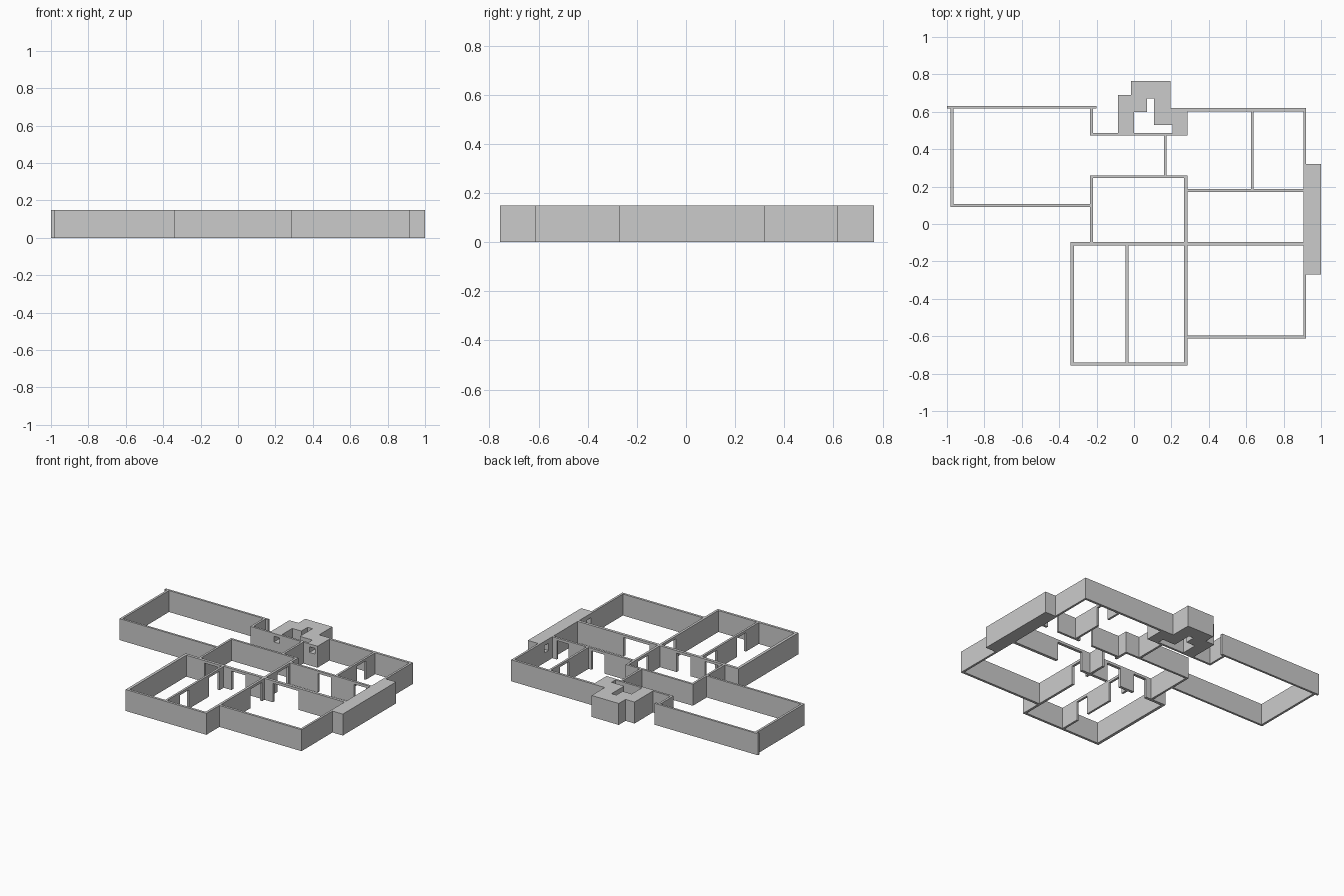
import bpy, bmesh

if "Cube" in bpy.data.objects:
    bpy.data.objects.remove(bpy.data.objects["Cube"])

H = 0.15      # wall height
DOOR = 0.132  # door height, leaving a thin lintel


def add_box(bm, x0, y0, z0, x1, y1, z1):
    v = bmesh.ops.create_cube(bm, size=1)["verts"]
    bmesh.ops.scale(bm, vec=(x1 - x0, y1 - y0, z1 - z0), verts=v)
    bmesh.ops.translate(bm, vec=((x0 + x1) / 2, (y0 + y1) / 2, (z0 + z1) / 2), verts=v)


def finish(bm, name):
    bmesh.ops.recalc_face_normals(bm, faces=bm.faces)
    me = bpy.data.meshes.new(name)
    bm.to_mesh(me)
    bm.free()
    ob = bpy.data.objects.new(name, me)
    bpy.context.scene.collection.objects.link(ob)
    return ob


def wall(name, x0, y0, x1, y1, doors=()):
    """Wall along its longer side, interrupted by door openings (start, end)."""
    bm = bmesh.new()
    along_x = x1 - x0 > y1 - y0
    start, end = (x0, x1) if along_x else (y0, y1)

    def part(a, b, z0):
        if along_x:
            add_box(bm, a, y0, z0, b, y1, H)
        else:
            add_box(bm, x0, a, z0, x1, b, H)
    for a, b in doors:
        part(start, a, 0)
        part(a, b, DOOR)
        start = b
    part(start, end, 0)
    return finish(bm, name)


def prism(name, pts):
    bm = bmesh.new()
    f = bm.faces.new([bm.verts.new((x, y, 0)) for x, y in pts])
    r = bmesh.ops.extrude_face_region(bm, geom=[f])
    bmesh.ops.translate(bm, vec=(0, 0, H), verts=[g for g in r["geom"] if isinstance(g, bmesh.types.BMVert)])
    return finish(bm, name)


def niche(target, name, *dims):
    """Small square opening cut into a thick block."""
    bm = bmesh.new()
    add_box(bm, *dims)
    cutter = finish(bm, name)
    cutter.hide_render = True
    cutter.hide_viewport = True
    m = target.modifiers.new(name, 'BOOLEAN')
    m.operation = 'DIFFERENCE'
    m.solver = 'EXACT'
    m.object = cutter


# West room
wall("west_room_back", -1.0, 0.617, -0.2, 0.632)
wall("west_room_left", -0.982, 0.092, -0.966, 0.617)
wall("west_room_front", -0.966, 0.092, -0.22, 0.107)
wall("west_room_right", -0.235, 0.487, -0.22, 0.617)

# Corridor and hall
wall("corridor_back", -0.235, 0.472, -0.085, 0.487)
wall("corridor_right", 0.16, 0.26, 0.175, 0.472)
wall("hall_back", -0.235, 0.245, 0.285, 0.26)
wall("hall_left", -0.235, -0.095, -0.22, 0.245)
wall("hall_right", 0.268, -0.095, 0.285, 0.245, [(0.03, 0.15)])

# Long wall across the middle
wall("middle_wall", -0.34, -0.115, 0.905, -0.095, [(-0.18, -0.08), (0.03, 0.14), (0.35, 0.55)])

# Front rooms
wall("front_left_wall", -0.34, -0.74, -0.32, -0.115)
wall("front_wall", -0.34, -0.757, 0.285, -0.74)
wall("front_partition", -0.045, -0.74, -0.03, -0.115, [(-0.6, -0.5), (-0.28, -0.16)])
wall("front_room_right", 0.268, -0.74, 0.285, -0.115, [(-0.27, -0.14)])
wall("front_east_wall", 0.285, -0.612, 0.92, -0.595)

# East rooms
wall("east_wall_front", 0.905, -0.595, 0.92, -0.27)
wall("east_wall_back", 0.905, 0.32, 0.92, 0.602)
wall("east_cross_wall", 0.285, 0.17, 0.905, 0.186, [(0.5, 0.6), (0.78, 0.87)])
wall("east_partition", 0.625, 0.186, 0.64, 0.602, [(0.4, 0.5)])
wall("east_back_wall", 0.285, 0.602, 0.92, 0.619)

# Thick block on the east side with two small niches
east = wall("east_block", 0.905, -0.27, 1.0, 0.32)
for i, y in enumerate((-0.22, 0.25)):
    niche(east, f"east_niche_{i}", 0.88, y - 0.022, 0.07, 0.955, y + 0.022, 0.12)

# Stepped block behind the corridor, with an open inner shaft
block = prism("stepped_block", [
    (-0.085, 0.472), (0.285, 0.472), (0.285, 0.619), (0.195, 0.619), (0.195, 0.765),
    (-0.015, 0.765), (-0.015, 0.69), (-0.085, 0.69)])
bm = bmesh.new()
bm.free()
shaft = prism("shaft_cutter", [
    (0.0, 0.487), (0.205, 0.487), (0.205, 0.53), (0.107, 0.53), (0.107, 0.67),
    (0.07, 0.67), (0.07, 0.6), (0.0, 0.6)])
shaft.scale.z = 3
shaft.location.z = -H
shaft.hide_render = shaft.hide_viewport = True
m = block.modifiers.new("shaft", 'BOOLEAN')
m.operation = 'DIFFERENCE'
m.solver = 'EXACT'
m.object = shaft
for i, x in enumerate((-0.03, 0.245)):
    niche(block, f"block_niche_{i}", x - 0.022, 0.45, 0.09, x + 0.022, 0.53, 0.13)
